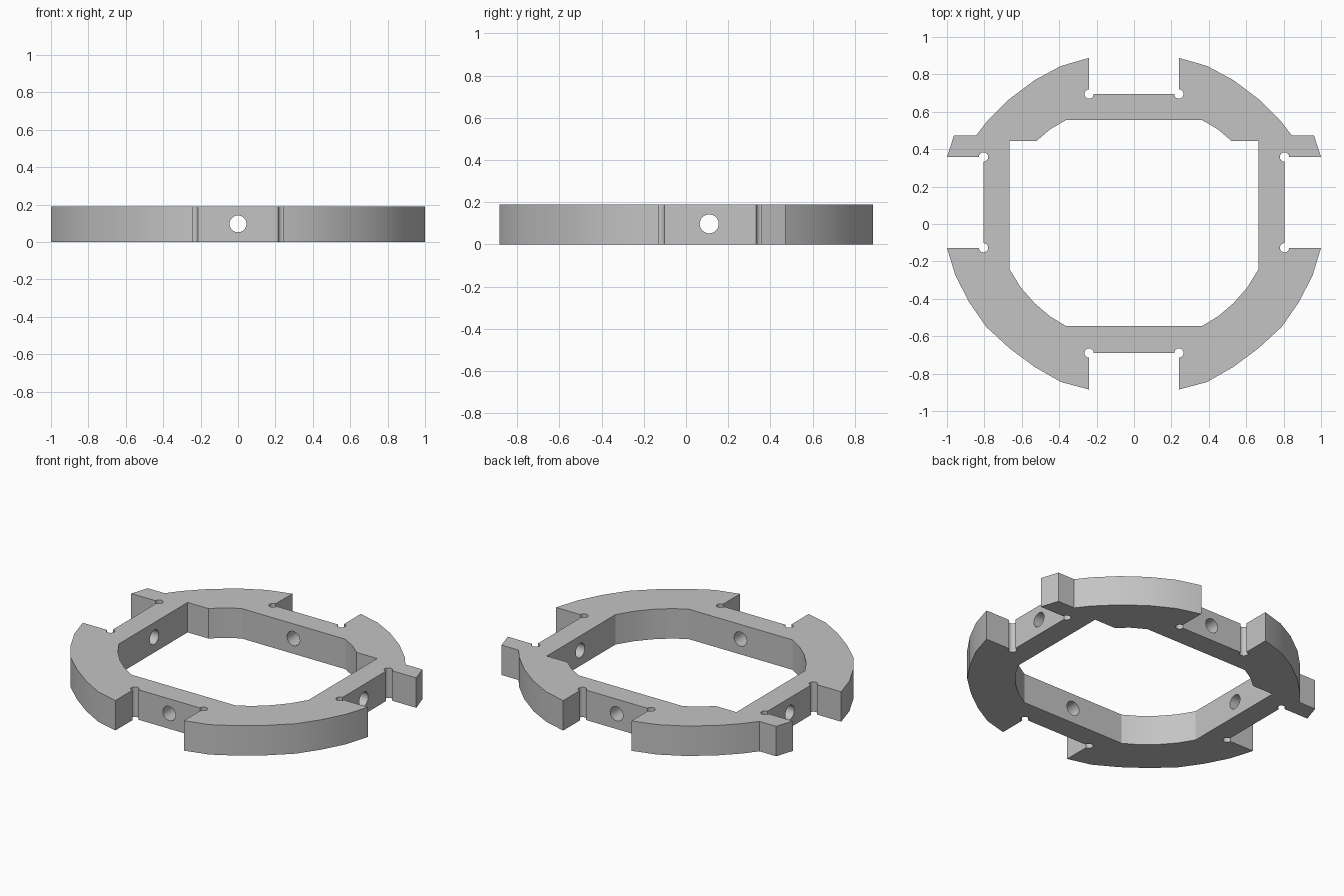
import bpy, bmesh
from math import cos, sin, pi, radians

cube = bpy.data.objects.get("Cube")
if cube:
    bpy.data.objects.remove(cube)

HEIGHT = 0.19
BORE_Z = 0.097

grey = bpy.data.materials.new("plain grey")
grey.use_nodes = True
grey.diffuse_color = (0.55, 0.55, 0.55, 1)
grey.node_tree.nodes["Principled BSDF"].inputs["Base Color"].default_value = (0.55, 0.55, 0.55, 1)


def relief(x, y, start, steps=12, r=0.025):
    """Three-quarter round at an inside corner of a slot."""
    angles = [radians(start - 270 * i / steps) for i in range(steps + 1)]
    return [(x + r * cos(a), y + r * sin(a)) for a in angles]


def mirrored(half):
    """Close a right-hand half outline with its mirror image."""
    return half + [(-x, y) for x, y in reversed(half)]


# Outer outline, right half, from front slot to back slot
outer = mirrored(
    relief(0.24, -0.69, 180)
    + [(0.24, -0.885), (0.39, -0.845), (0.53, -0.765), (0.665, -0.665),
       (0.79, -0.55), (0.88, -0.42), (0.955, -0.275), (1, -0.127)]
    + relief(0.805, -0.127, 0)
    + relief(0.805, 0.358, 270)
    + [(1, 0.358), (0.963, 0.472), (0.845, 0.472), (0.785, 0.55),
       (0.67, 0.665), (0.53, 0.77), (0.39, 0.845), (0.24, 0.888)]
    + relief(0.24, 0.695, 90))

# Window outline, right half
inner = mirrored([
    (0.365, -0.545), (0.45, -0.493), (0.53, -0.425), (0.605, -0.34), (0.665, -0.243),
    (0.665, 0.445), (0.52, 0.445), (0.45, 0.505), (0.365, 0.555)])

# Ring body: fill between the outlines, then extrude upward
bm = bmesh.new()
for outline in (outer, inner):
    verts = [bm.verts.new((x, y, 0)) for x, y in outline]
    for i, v in enumerate(verts):
        bm.edges.new((verts[i - 1], v))
bmesh.ops.triangle_fill(bm, edges=bm.edges[:], use_beauty=True)
result = bmesh.ops.extrude_face_region(bm, geom=bm.faces[:])
top = [g for g in result["geom"] if isinstance(g, bmesh.types.BMVert)]
bmesh.ops.translate(bm, verts=top, vec=(0, 0, HEIGHT))
bmesh.ops.recalc_face_normals(bm, faces=bm.faces[:])
mesh = bpy.data.meshes.new("ring_body")
bm.to_mesh(mesh)
bm.free()
mesh.materials.append(grey)
ring = bpy.data.objects.new("ring_body", mesh)
bpy.context.collection.objects.link(ring)
bpy.context.view_layer.objects.active = ring

# Bores through the four walls
for name, y, rotation in (("side_bore", 0.11, (0, pi / 2, 0)),
                          ("front_back_bore", 0, (pi / 2, 0, 0))):
    bpy.ops.mesh.primitive_cylinder_add(vertices=32, radius=0.045, depth=3,
                                        location=(0, y, BORE_Z), rotation=rotation)
    cutter = bpy.context.object
    cutter.name = name
    cutter.hide_render = True
    cutter.data.materials.append(grey)
    bpy.context.view_layer.objects.active = ring
    cut = ring.modifiers.new(name, "BOOLEAN")
    cut.operation = "DIFFERENCE"
    cut.solver = "EXACT"
    cut.object = cutter
    bpy.ops.object.modifier_apply(modifier=cut.name)
    bpy.data.objects.remove(cutter)

# Smooth curved walls, sharp corners
bpy.ops.object.select_all(action="DESELECT")
ring.select_set(True)
bpy.context.view_layer.objects.active = ring
bpy.ops.object.shade_smooth_by_angle(angle=radians(30))
